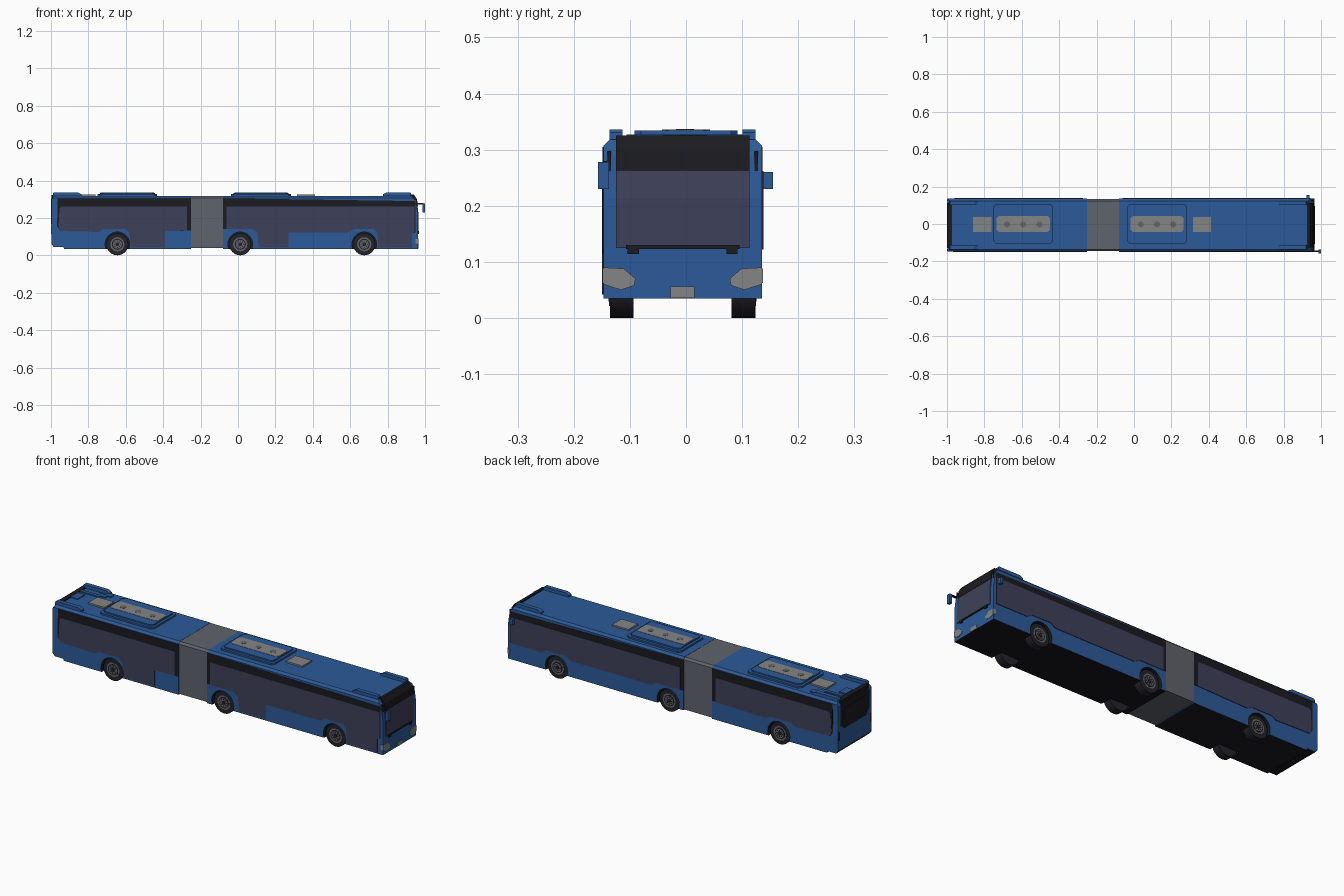
import bpy, bmesh, math
from mathutils import Matrix, Vector

if "Cube" in bpy.data.objects:
    bpy.data.objects.remove(bpy.data.objects["Cube"], do_unlink=True)


def material(name, rgb):
    m = bpy.data.materials.new(name)
    m.use_nodes = True
    m.diffuse_color = (*rgb, 1)
    m.node_tree.nodes["Principled BSDF"].inputs["Base Color"].default_value = (*rgb, 1)
    return m


BLUE = material("body blue", (0.025, 0.102, 0.315))
BLACK = material("trim black", (0.011, 0.011, 0.015))
GLASS = material("slate glass", (0.048, 0.051, 0.100))
BELLOWS = material("bellows grey", (0.114, 0.125, 0.150))
PALE = material("hatch grey", (0.235, 0.235, 0.240))
TYRE = material("tyre black", (0.016, 0.016, 0.022))
RIM = material("rim grey", (0.130, 0.130, 0.150))
FLOOR = material("floor black", (0.008, 0.008, 0.010))

YC, HALF = -0.006, 0.141            # body centre line and half width
RIGHT, LEFT = YC - HALF, YC + HALF
ROOF = 0.318
WHEEL_X, WHEEL_Z = (-0.645, 0.012, 0.675), 0.059


def finish(name, bm, *mats):
    bmesh.ops.recalc_face_normals(bm, faces=bm.faces)
    me = bpy.data.meshes.new(name)
    bm.to_mesh(me)
    bm.free()
    for m in mats:
        me.materials.append(m)
    ob = bpy.data.objects.new(name, me)
    bpy.context.collection.objects.link(ob)
    return ob


def prism_mesh(pts, axis, a, b):
    """Extrude a flat outline along an axis from a to b."""
    put = {"x": lambda p, t: (t, p[0], p[1]),
           "y": lambda p, t: (p[0], t, p[1]),
           "z": lambda p, t: (p[0], p[1], t)}[axis]
    bm = bmesh.new()
    face = bm.faces.new([bm.verts.new(put(p, a)) for p in pts])
    new = bmesh.ops.extrude_face_region(bm, geom=[face])["geom"]
    shift = Vector(put((0, 0), b - a))
    bmesh.ops.translate(bm, vec=shift, verts=[v for v in new if isinstance(v, bmesh.types.BMVert)])
    return bm


def prism(name, pts, axis, a, b, mat):
    return finish(name, prism_mesh(pts, axis, a, b), mat)


def box(name, x, y, z, mat):
    pts = [(x[0], y[0]), (x[1], y[0]), (x[1], y[1]), (x[0], y[1])]
    return prism(name, pts, "z", z[0], z[1], mat)


def cylinder_mesh(bm, r, depth, loc, axis, sides, mat_index=0):
    rot = Matrix.Rotation(math.pi / 2, 4, "X") if axis == "y" else Matrix()
    old = set(bm.faces)
    bmesh.ops.create_cone(bm, cap_ends=True, segments=sides, radius1=r, radius2=r,
                          depth=depth, matrix=Matrix.Translation(loc) @ rot)
    for f in set(bm.faces) - old:
        f.material_index = mat_index


def body_section(name, outline, main):
    """Side outline across the full width, roof edges chamfered, arches cut."""
    bm = prism_mesh(outline, "y", RIGHT, LEFT)
    edges = [e for e in bm.edges
             if all(v.co.z > 0.29 for v in e.verts)
             and abs(e.verts[0].co.x - e.verts[1].co.x) > 0.02]
    bmesh.ops.bevel(bm, geom=edges, offset=0.011, segments=1, affect="EDGES", profile=0.5)
    ob = finish(name, bm, main, FLOOR, BLACK)
    cut = bmesh.new()
    for x in WHEEL_X:
        for y in (RIGHT, LEFT):
            cylinder_mesh(cut, 0.066, 0.13, (x, y, WHEEL_Z), "y", 24)
    cutter = finish("arch_cutter", cut)
    cutter.hide_render = True
    mod = ob.modifiers.new("arches", "BOOLEAN")
    mod.operation, mod.solver, mod.object = "DIFFERENCE", "EXACT", cutter
    bpy.context.view_layer.objects.active = ob
    bpy.ops.object.modifier_apply(modifier=mod.name)
    bpy.data.objects.remove(cutter, do_unlink=True)
    for f in ob.data.polygons:
        c = f.center
        arch = abs(c.y - YC) < HALF - 0.002 and any(
            math.hypot(c.x - x, c.z - WHEEL_Z) < 0.068 for x in WHEEL_X)
        f.material_index = 2 if arch else 1 if f.normal.z < -0.5 else 0
    return ob


# Body shells and the joint between them
body_section("rear_body", [(-0.93, 0.035), (-0.25, 0.035), (-0.25, ROOF), (-0.985, ROOF),
                           (-0.997, 0.30), (-0.997, 0.06), (-0.985, 0.045), (-0.935, 0.045)], BLUE)
body_section("front_body", [(-0.08, 0.035), (0.963, 0.035), (0.963, 0.212), (0.952, 0.29),
                            (0.93, ROOF), (-0.08, ROOF)], BLUE)
w = HALF - 0.002
prism("bellows", [(YC - w, 0.04), (YC + w, 0.04), (YC + w, 0.306), (YC + w - 0.01, 0.317),
                  (YC - w + 0.01, 0.317), (YC - w, 0.306)], "x", -0.25, -0.08, BELLOWS)

# Side glazing: lower edges run from front to rear, doors drop to the sill
rear_doors = [(-0.39, 0.13), (-0.39, 0.042), (-0.575, 0.042), (-0.58, 0.12), (-0.60, 0.14)]
rear_arch = [(-0.72, 0.14), (-0.745, 0.125), (-0.95, 0.13)]
front_doors = [(0.93, 0.115), (0.93, 0.042), (0.75, 0.042), (0.745, 0.12), (0.73, 0.14),
               (0.62, 0.14), (0.59, 0.122), (0.27, 0.122), (0.27, 0.042), (0.11, 0.042),
               (0.105, 0.12), (0.08, 0.14)]
front_plain = [(0.76, 0.122), (0.73, 0.14), (0.62, 0.14), (0.59, 0.122),
               (0.11, 0.122), (0.08, 0.14)]
for side, y, s, rear_low, front_low in (
        ("right", RIGHT, -1, rear_doors, front_doors),
        ("left", LEFT, 1, [(-0.57, 0.125), (-0.60, 0.14)], front_plain)):
    rear_low = rear_low + rear_arch
    for kind, top, inset, t, mat in (("surround", 0.305, 0, 0.0015, BLACK),
                                     ("glass", 0.262, 0.022, 0.003, GLASS)):
        k = inset
        prism(f"{side}_rear_{kind}",
              [(-0.965 + k / 2, top - k / 2), (-0.955 + k / 2, top), (-0.25 - k, top), (-0.25 - k, 0.132)]
              + rear_low + [(-0.967 + k / 3, 0.155)], "y", y - s * 0.001, y + s * t, mat)
        prism(f"{side}_front_{kind}",
              [(-0.08 + k * 0.8, top), (0.949 - k / 4, top if k else 0.29), (0.949 - k / 4, 0.122)]
              + front_low + [(-0.08 + k * 0.8, 0.14)], "y", y - s * 0.001, y + s * t, mat)

# Front end: header, windscreen, wiper rail, lamps and plate
prism("front_header", [(0.925, 0.316), (0.925, 0.325), (0.94, 0.325), (0.957, 0.30), (0.962, 0.262),
                       (0.95, 0.262)], "y", -0.125, 0.113, BLACK)
prism("windscreen", [(0.95, 0.125), (0.966, 0.125), (0.966, 0.213), (0.960, 0.262), (0.95, 0.262)],
      "y", -0.125, 0.113, GLASS)
box("wiper_rail", (0.96, 0.969), (-0.107, 0.095), (0.123, 0.130), BLACK)
for s in (-1, 1):
    box("wiper_pivot", (0.96, 0.969), (YC + s * 0.088 - 0.01, YC + s * 0.088 + 0.01), (0.114, 0.123), BLACK)
    prism("headlamp", [(YC + s * a, z) for a, z in ((0.141, 0.09), (0.105, 0.088), (0.084, 0.07),
                                                    (0.086, 0.058), (0.11, 0.05), (0.141, 0.06))],
          "x", 0.96, 0.966, PALE)
    y = YC + s * HALF
    box("lamp_corner", (0.95, 0.964), sorted((y - s * 0.003, y + s * 0.002)), (0.062, 0.088), PALE)
    box("pillar_vent", (0.935, 0.957), (YC + s * 0.131 - 0.003, YC + s * 0.131 + 0.003), (0.262, 0.298), BLACK)
box("front_plate", (0.96, 0.966), (-0.028, 0.015), (0.036, 0.056), PALE)

# Rear end: window, roof strip and lamps
def rear_panel(name, hw, z0, z1, c, x, mat):
    pts = [(-hw, z0 + c), (-hw + c, z0), (hw - c, z0), (hw, z0 + c),
           (hw, z1 - c / 2), (hw - c / 2, z1), (-hw + c / 2, z1), (-hw, z1 - c / 2)]
    prism(name, [(YC + p, z) for p, z in pts], "x", x, -0.99, mat)


rear_panel("rear_window_surround", 0.122, 0.165, 0.305, 0.03, -0.9985, BLACK)
rear_panel("rear_window", 0.10, 0.185, 0.275, 0.03, -1.0, BLACK)
box("rear_roof_strip", (-0.998, -0.972), (-0.125, 0.113), (0.30, 0.322), BLACK)
for s in (-1, 1):
    y = YC + s * 0.133
    box("tail_lamp", (-0.9995, -0.985), (y - 0.005, y + 0.005), (0.115, 0.16), BLACK)

# Roof edge rails, chamfered at the inner end
for s in (-1, 1):
    y = YC + s * 0.1185
    for name, a, b in (("rear_rail", -0.99, -0.835), ("front_rail", 0.925, 0.775)):
        d = 0.02 if b > a else -0.02
        prism(name, [(a, 0.31), (a, 0.331), (a + d / 4, 0.336), (b - d, 0.336), (b, 0.326), (b, 0.31)],
              "y", y - 0.0115, y + 0.0115, BLUE)

# Stepped duct and cover at the rear of the roof
box("rear_cover", (-0.97, -0.93), (-0.03, 0.03), (0.31, 0.323), BLUE)
for x0, x1, y0, y1 in ((-0.97, -0.86, 0.048, 0.066), (-0.875, -0.83, 0.06, 0.085), (-0.845, -0.81, 0.08, 0.108)):
    box("rear_duct", (x0, x1), (y0, y1), (0.31, 0.324), BLUE)


# Roof pods with a chamfered blue housing, pale panel and three fans
def octagon(x0, x1, hw, c):
    return [(x0 + c, -hw), (x1 - c, -hw), (x1, -hw + c), (x1, hw - c),
            (x1 - c, hw), (x0 + c, hw), (x0, hw - c), (x0, -hw + c)]


for x0, x1 in ((-0.752, -0.432), (-0.037, 0.283)):
    prism("pod_base", octagon(x0, x1, 0.106, 0.014), "z", 0.31, 0.327, BLUE)
    prism("pod_lid", octagon(x0 + 0.013, x1 - 0.013, 0.092, 0.012), "z", 0.32, 0.334, BLUE)
    prism("pod_panel", octagon(x0 + 0.018, x1 - 0.018, 0.043, 0.012), "z", 0.33, 0.3355, PALE)
    bm = bmesh.new()
    for i in (-1, 0, 1):
        cylinder_mesh(bm, 0.016, 0.004, ((x0 + x1) / 2 + i * 0.087, -0.002, 0.3345), "z", 16)
    finish("pod_fans", bm, RIM)
for x0 in (-0.86, 0.315):
    box("roof_hatch", (x0, x0 + 0.097), (-0.042, 0.037), (0.31, 0.326), PALE)

# Mirrors
box("right_mirror_arm", (0.94, 0.992), (-0.149, -0.141), (0.272, 0.280), BLACK)
box("right_mirror", (0.986, 1.0), (-0.157, -0.137), (0.23, 0.278), BLUE)
box("left_mirror", (0.922, 0.938), (0.132, 0.155), (0.23, 0.26), BLUE)

# Wheels: tyre, rim, dark ring and hub with bolts
for x in WHEEL_X:
    for s in (-1, 1):
        y = YC + s * 0.1085
        bm = bmesh.new()
        cylinder_mesh(bm, 0.059, 0.042, (x, y, WHEEL_Z), "y", 24, 0)
        for r, out, mi in ((0.038, 0.0225, 1), (0.030, 0.0235, 0), (0.024, 0.0245, 1), (0.010, 0.028, 0)):
            cylinder_mesh(bm, r, 0.02, (x, y + s * (out - 0.01), WHEEL_Z), "y", 20, mi)
        for i in range(8):
            a = i * math.pi / 4
            cylinder_mesh(bm, 0.003, 0.01, (x + 0.017 * math.cos(a), y + s * 0.0215,
                                            WHEEL_Z + 0.017 * math.sin(a)), "y", 6, 0)
        wheel = finish("wheel", bm, TYRE, RIM)
        bpy.ops.object.select_all(action="DESELECT")
        wheel.select_set(True)
        bpy.context.view_layer.objects.active = wheel
        bpy.ops.object.shade_smooth_by_angle(angle=math.radians(35))
